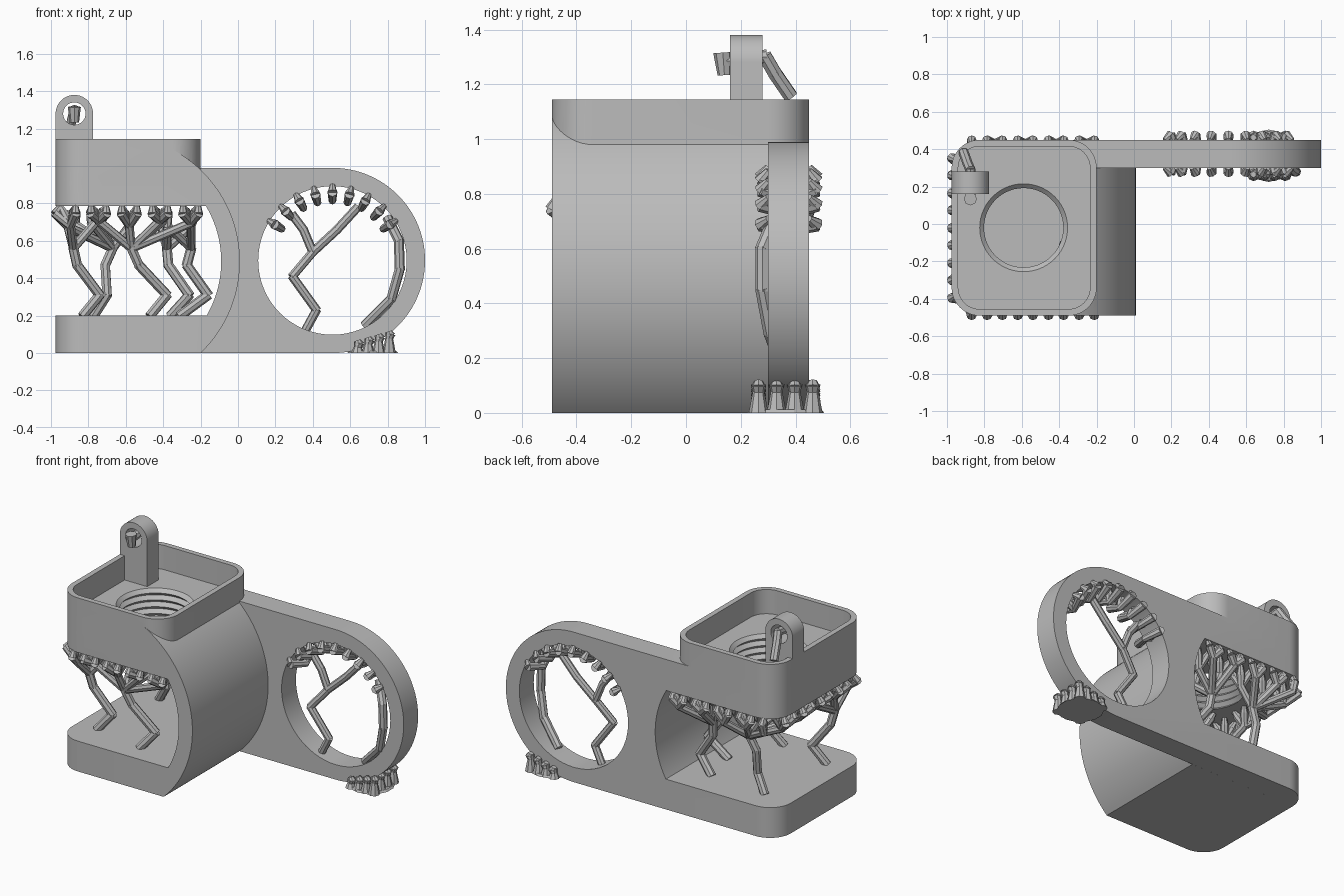
import bpy, bmesh, math, random
from mathutils import Vector

random.seed(4)
if "Cube" in bpy.data.objects:
    bpy.data.objects.remove(bpy.data.objects["Cube"])

grey = bpy.data.materials.new("plain grey")
grey.use_nodes = True
grey.diffuse_color = (0.5, 0.5, 0.5, 1)
grey.node_tree.nodes["Principled BSDF"].inputs["Base Color"].default_value = (0.5, 0.5, 0.5, 1)


def finish(bm, name):
    bmesh.ops.recalc_face_normals(bm, faces=bm.faces)
    mesh = bpy.data.meshes.new(name)
    bm.to_mesh(mesh)
    bm.free()
    mesh.materials.append(grey)
    ob = bpy.data.objects.new(name, mesh)
    bpy.context.collection.objects.link(ob)
    return ob


def arc(cx, cy, r, start, end, n=48):
    angles = [math.radians(start + (end - start) * i / n) for i in range(n + 1)]
    return [(cx + r * math.cos(a), cy + r * math.sin(a)) for a in angles]


def prism(name, outline, lo, hi, axis="z"):
    """Extrude an outline along z, or an x-z outline along y."""
    bm = bmesh.new()
    place = (lambda p: (p[0], p[1], lo)) if axis == "z" else (lambda p: (p[0], lo, p[1]))
    face = bm.faces.new([bm.verts.new(place(p)) for p in outline])
    out = bmesh.ops.extrude_face_region(bm, geom=[face])
    shift = Vector((0, 0, hi - lo)) if axis == "z" else Vector((0, hi - lo, 0))
    bmesh.ops.translate(bm, vec=shift, verts=[v for v in out["geom"] if isinstance(v, bmesh.types.BMVert)])
    return finish(bm, name)


def rounded(x0, x1, y0, y1, r):
    return (arc(x1 - r, y1 - r, r, 0, 90, 12) + arc(x0 + r, y1 - r, r, 90, 180, 12)
            + arc(x0 + r, y0 + r, r, 180, 270, 12) + arc(x1 - r, y0 + r, r, 270, 360, 12))


def combine(target, other, operation):
    mod = target.modifiers.new("combine", "BOOLEAN")
    mod.operation, mod.solver, mod.object = operation, "EXACT", other
    bpy.context.view_layer.objects.active = target
    bpy.ops.object.modifier_apply(modifier=mod.name)
    bpy.data.objects.remove(other)


LEFT, FRONT, BACK, EDGE = -0.975, -0.49, 0.45, -0.2
FLOOR, CEILING, SHELF, TOP = 0.2, 0.785, 0.985, 1.145
CX, CZ = -0.667, 0.49            # axis of the curved wall
RX, RR = 0.505, 0.495            # ring at the far end

# Curved body, trimmed to the rounded footprint together with the back plate
body = prism("main_body", [(LEFT, 0)] + arc(CX, CZ, 0.677, -46.4, 60.6) + [(LEFT, 1.08)], -0.6, 0.3, "y")
plate = prism("back_plate", [(LEFT, 0)] + arc(RX, RR, RR, -90, 90, 64) + [(LEFT, 2 * RR)], 0.3, 0.6, "y")
combine(body, plate, "UNION")
combine(body, prism("footprint", rounded(LEFT, 1.4, FRONT, BACK, 0.15), -0.1, 2), "INTERSECT")
combine(body, prism("tray", rounded(LEFT, EDGE, FRONT, BACK, 0.15), 0.9, TOP), "UNION")

# Open bay, ring hole and tray recess
bay = [(-1.2, FLOOR)] + arc(CX, CZ, 0.577, -30.2, 30.75) + [(-1.2, CEILING)]
combine(body, prism("bay_cut", bay, -0.8, 0.8, "y"), "DIFFERENCE")
combine(body, prism("ring_cut", arc(RX, RR, 0.397, 0, 354.375, 63), 0, 0.8, "y"), "DIFFERENCE")
combine(body, prism("tray_cut", rounded(LEFT + 0.035, EDGE - 0.035, FRONT + 0.035, BACK - 0.035, 0.115),
                    SHELF, 1.4), "DIFFERENCE")

# Threaded hole through the tray floor
bm = bmesh.new()
HX, HY, SIDES = -0.59, -0.02, 56
rings = []
for i in range(13):
    r = 0.235 if i % 2 == 0 else 0.212
    rings.append([bm.verts.new((x, y, 0.76 + 0.0225 * i))
                  for x, y in arc(HX, HY, r, 0, 360 - 360 / SIDES, SIDES - 1)])
for a, b in zip(rings, rings[1:]):
    for i in range(SIDES):
        j = (i + 1) % SIDES
        bm.faces.new((a[i], a[j], b[j], b[i]))
bm.faces.new(rings[0])
bm.faces.new(rings[-1])
combine(body, finish(bm, "thread_cut"), "DIFFERENCE")

# Hanging lug with an eye
lug = prism("lug", [(LEFT, SHELF - 0.02), (LEFT + 0.2, SHELF - 0.02)] + arc(LEFT + 0.1, 1.28, 0.1, 0, 180, 32),
            0.16, 0.28, "y")
combine(lug, prism("eye_cut", arc(LEFT + 0.1, 1.28, 0.06, 0, 348.75, 31), 0, 0.5, "y"), "DIFFERENCE")
combine(body, lug, "UNION")

bpy.ops.object.select_all(action="DESELECT")
body.select_set(True)
bpy.context.view_layer.objects.active = body
bpy.ops.object.shade_smooth_by_angle(angle=math.radians(25))


# Faceted branches
def rod(bm, a, b, r0, r1=None):
    a, b = Vector(a), Vector(b)
    r1 = r0 if r1 is None else r1
    d = b - a
    if d.length < 0.005:
        return
    m = d.to_track_quat("Z", "Y").to_matrix().to_4x4()
    m.translation = (a + b) / 2
    bmesh.ops.create_cone(bm, cap_ends=True, segments=8, radius1=r0, radius2=r1,
                          depth=d.length + 0.5 * min(r0, r1), matrix=m)


def path(bm, points, r):
    for a, b in zip(points, points[1:]):
        rod(bm, a, b, r)


# Branching supports in the bay: bent trunks, limbs, then a grid of tips
bm = bmesh.new()
trunks = [(-0.83, -0.28, 0.09, -0.05), (-0.47, -0.35, 0.09, -0.1), (-0.77, 0.28, 0.07, 0.1),
          (-0.36, 0.25, 0.1, -0.02), (-0.31, 0, 0.15, 0.06)]
crowns = []
for x, y, knee, lean in trunks:
    crown = Vector((x + lean, y * 1.05, 0.56))
    path(bm, [(x, y, FLOOR), (x + knee, y * 0.9, 0.31), (x + lean * 0.6, y, 0.47), crown], 0.027)
    crowns.append(crown)
groups = {}
for i in range(10):
    for j in range(11):
        x, y = -0.95 + 0.082 * i, -0.47 + 0.09 * j
        if math.hypot(x - HX, y - HY) < 0.23:
            continue
        if max(abs(x + 0.59) - 0.25, 0) ** 2 + max(abs(y + 0.02) - 0.34, 0) ** 2 > 0.15 ** 2 and x < -0.6:
            continue
        groups.setdefault((i // 2, j // 2), []).append(Vector((x, y, CEILING)))
for tips in groups.values():
    node = sum(tips, Vector()) / len(tips)
    crown = min(crowns, key=lambda c: (c.xy - node.xy).length)
    node.z = 0.69 + random.uniform(-0.02, 0.02)
    rod(bm, crown, node, 0.024)
    for tip in tips:
        mid = tip.lerp(node, 0.35)
        rod(bm, node, mid, 0.022, 0.026)
        rod(bm, mid, tip, 0.026, 0.014)
        # outer knots bulge past the walls
        if tip.x < -0.9 or abs(tip.y + 0.02) > 0.42:
            out = Vector((tip.x - (0.025 if tip.x < -0.9 else 0), tip.y * 1.04, 0.745))
            rod(bm, node, out, 0.022, 0.026)
            rod(bm, out, tip, 0.026, 0.014)
finish(bm, "bay_supports")

# Supports inside the ring
bm = bmesh.new()
path(bm, [(0.36, 0.36, 0.12), (0.42, 0.35, 0.23), (0.29, 0.34, 0.41), (0.4, 0.37, 0.54),
          (0.53, 0.38, 0.66), (0.64, 0.38, 0.78)], 0.024)
path(bm, [(0.4, 0.37, 0.54), (0.35, 0.37, 0.66), (0.29, 0.37, 0.74)], 0.024)
path(bm, [(0.68, 0.36, 0.15), (0.82, 0.31, 0.29), (0.865, 0.28, 0.45), (0.86, 0.28, 0.6),
          (0.8, 0.33, 0.72)], 0.027)
for k in range(9):
    a = math.radians(32 + 14.5 * k)
    hub = Vector((RX + 0.32 * math.cos(a), 0.375, RR + 0.32 * math.sin(a)))
    for y in (0.275, 0.375, 0.475):
        knot = Vector((RX + 0.365 * math.cos(a), y, RR + 0.365 * math.sin(a)))
        end = Vector((RX + 0.4 * math.cos(a), 0.375 + 0.75 * (y - 0.375), RR + 0.4 * math.sin(a)))
        rod(bm, hub, knot, 0.02, 0.027)
        rod(bm, knot, end, 0.027, 0.014)
finish(bm, "ring_supports")

# Foot pad with short stubs under the ring
bm = bmesh.new()
pad = bmesh.ops.create_cone(bm, cap_ends=True, segments=14, radius1=0.14, radius2=0.13, depth=0.012)
bmesh.ops.translate(bm, vec=(0.72, 0.365, 0.006), verts=pad["verts"])
for i in range(4):
    for j in range(4):
        x, y = 0.64 + 0.056 * i, 0.265 + 0.066 * j
        h = 0.03 + 0.016 * i
        rod(bm, (x, y, 0.005), (x, y, h), 0.036, 0.02)
        rod(bm, (x, y, h), (x + 0.005, y, h + 0.02), 0.02, 0.028)
        rod(bm, (x + 0.005, y, h + 0.02), (x, y, h + 0.035), 0.028, 0.016)
finish(bm, "foot_pad")

# Bent support through the lug eye
bm = bmesh.new()
path(bm, [(-0.875, 0.15, 1.285), (-0.875, 0.29, 1.3), (-0.89, 0.325, 1.24), (-0.91, 0.38, 1.16)], 0.027)
rod(bm, (-0.875, 0.14, 1.24), (-0.875, 0.135, 1.31), 0.025, 0.035)
finish(bm, "eye_support")
